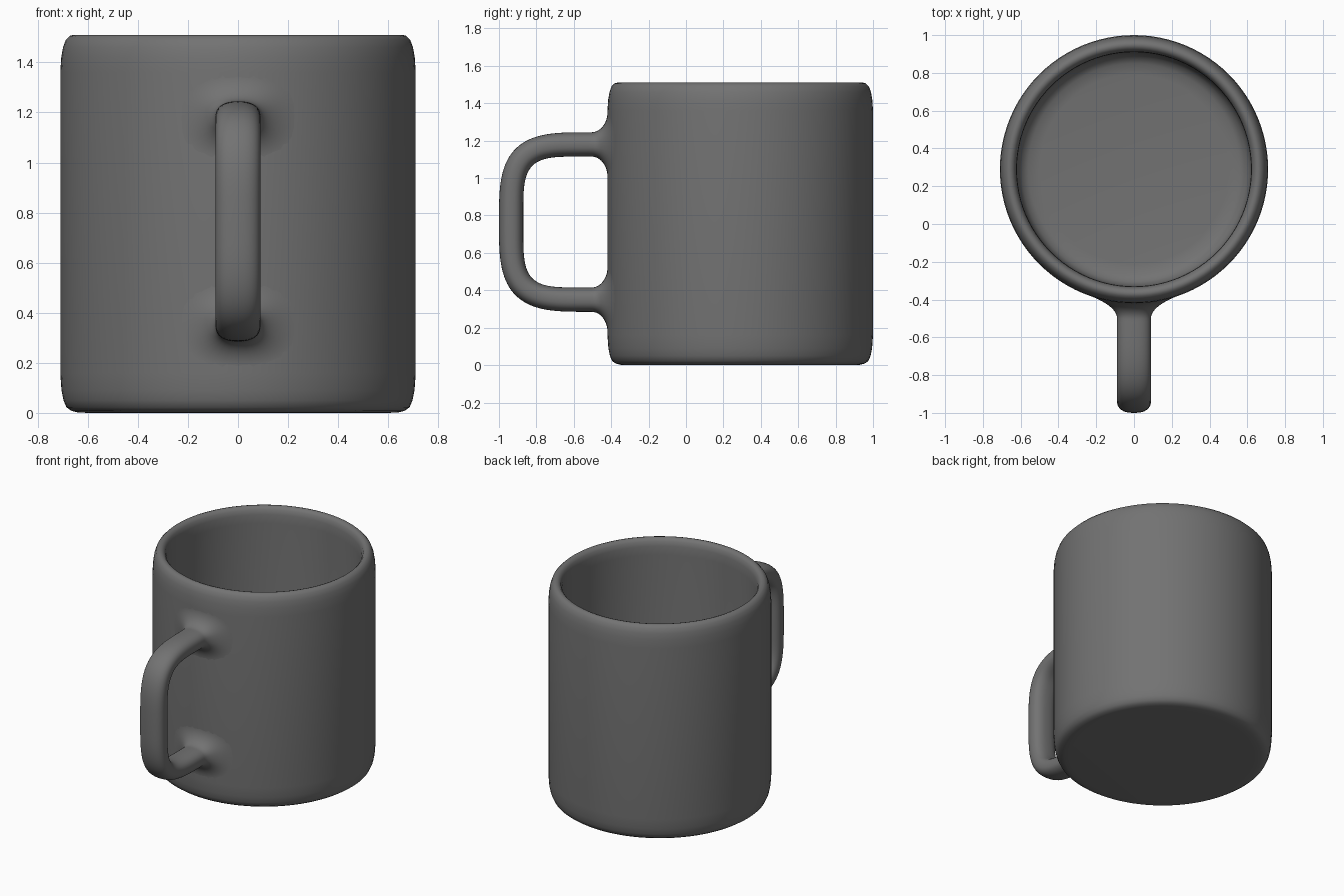
import bpy, bmesh
from math import sin, cos, pi, sqrt, copysign

if "Cube" in bpy.data.objects:
    bpy.data.objects.remove(bpy.data.objects["Cube"])

CY, R = 0.29, 0.71          # body axis position and outer radius
MID_Z, ARM_Y = 0.765, -0.52  # handle centre height, start of its bend

glaze = bpy.data.materials.new("dark_glaze")
glaze.diffuse_color = (0.17, 0.17, 0.17, 1)
glaze.use_nodes = True
glaze.node_tree.nodes["Principled BSDF"].inputs["Base Color"].default_value = glaze.diffuse_color


def finish(name, bm, angle):
    bmesh.ops.recalc_face_normals(bm, faces=bm.faces)
    me = bpy.data.meshes.new(name)
    bm.to_mesh(me)
    bm.free()
    me.materials.append(glaze)
    ob = bpy.data.objects.new(name, me)
    bpy.context.collection.objects.link(ob)
    bpy.ops.object.select_all(action='DESELECT')
    ob.select_set(True)
    bpy.context.view_layer.objects.active = ob
    bpy.ops.object.shade_smooth_by_angle(angle=angle)
    return ob


def spow(v, p):
    return copysign(abs(v) ** p, v)


def bridge(bm, rings):
    for a, b in zip(rings, rings[1:]):
        n = len(a)
        for i in range(n):
            bm.faces.new((a[i], a[(i + 1) % n], b[(i + 1) % n], b[i]))


# Cup body: lathed wall with soft foot, rounded rim and hollow interior
profile = [(0.60, 0), (0.64, 0.002), (0.665, 0.008), (0.685, 0.022), (0.697, 0.05),
           (0.705, 0.09), (0.71, 0.16), (0.71, 1.36), (0.706, 1.42), (0.699, 1.46),
           (0.688, 1.49), (0.672, 1.506), (0.658, 1.51), (0.643, 1.505), (0.63, 1.49),
           (0.622, 1.46), (0.62, 1.40), (0.62, 0.22), (0.614, 0.16), (0.595, 0.12),
           (0.56, 0.098), (0.50, 0.09)]
bm = bmesh.new()
N = 96
rings = [[bm.verts.new((r * cos(2 * pi * i / N), CY + r * sin(2 * pi * i / N), z))
          for i in range(N)] for r, z in profile]
bridge(bm, rings)
bm.faces.new(rings[0])
bm.faces.new(rings[-1])
finish("cup_body", bm, 0.7)


# Handle: rounded section swept between an outer and an inner superellipse
def arc(a, b, n, t):
    return ARM_Y - a * abs(cos(t)) ** (2 / n), MID_Z + b * spow(sin(t), 2 / n)


SECTION = [(spow(cos(2 * pi * i / 32), 0.82), spow(sin(2 * pi * i / 32), 0.82))
           for i in range(32)]
bm = bmesh.new()


def flare(side):
    # fillet that spreads the arm's end onto the curved wall
    out = []
    for k in range(13):
        t = k / 12 * pi / 2
        grow, dist = 1 - cos(t), 0.085 * (1 - sin(t)) - 0.0006
        ring = []
        for u, w in SECTION:
            x = w * (0.09 + 0.15 * grow)
            z = MID_Z + side * (0.415 + u * (0.065 + 0.11 * grow))
            ring.append(bm.verts.new((x, CY - sqrt(R * R - x * x) - dist, z)))
        out.append(ring)
    return out


bend = []
for k in range(57):
    t = pi / 2 * (1 - 2 * k / 56)
    (yo, zo), (yi, zi) = arc(0.48, 0.48, 3.4, t), arc(0.35, 0.35, 4.6, t)
    bend.append([bm.verts.new((0.09 * w, (yo + yi) / 2 + u * (yo - yi) / 2,
                               (zo + zi) / 2 + u * (zo - zi) / 2)) for u, w in SECTION])
bridge(bm, flare(1)[::-1] + bend + flare(-1))
finish("handle", bm, 1.0)
